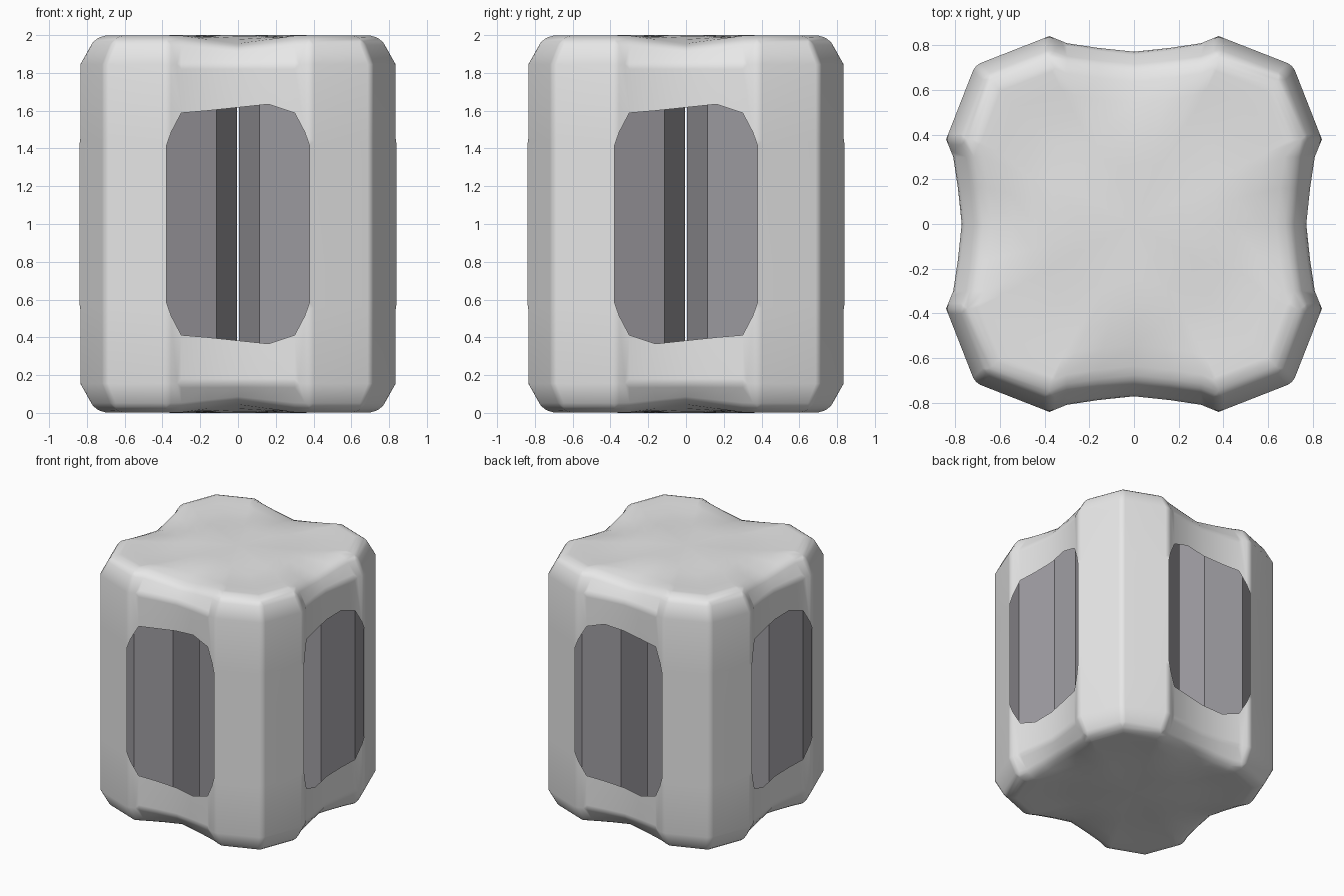
import bpy, bmesh, math
from mathutils import Matrix, Vector

cube = bpy.data.objects.get("Cube")
if cube:
    bpy.data.objects.remove(cube, do_unlink=True)


def material(name, rgb):
    m = bpy.data.materials.new(name)
    m.use_nodes = True
    m.diffuse_color = (*rgb, 1)
    m.node_tree.nodes["Principled BSDF"].inputs["Base Color"].default_value = (*rgb, 1)
    return m


def make_object(name, bm, mat):
    bmesh.ops.recalc_face_normals(bm, faces=bm.faces)
    mesh = bpy.data.meshes.new(name)
    bm.to_mesh(mesh)
    bm.free()
    mesh.materials.append(mat)
    ob = bpy.data.objects.new(name, mesh)
    bpy.context.collection.objects.link(ob)
    return ob


light_grey = material("light grey wrap", (0.8, 0.8, 0.8))
mid_grey = material("purple grey cell", (0.33, 0.32, 0.345))

# Four octagonal cells
CENTRE, RADIUS = 0.38, 0.375
for side_x, x_name in ((1, "left"), (-1, "right")):
    for side_y, y_name in ((-1, "front"), (1, "back")):
        bm = bmesh.new()
        bmesh.ops.create_cone(bm, cap_ends=True, segments=8, radius1=RADIUS,
                              radius2=RADIUS, depth=1.8)
        bmesh.ops.translate(bm, verts=bm.verts,
                            vec=(side_x * CENTRE, side_y * CENTRE, 1))
        make_object(f"{y_name}_{x_name}_cell", bm, mid_grey)

# Wrap: columns of one side as (offset, depth, window half height)
COLUMNS = [(-0.378, 0.84, 0.44), (-0.30, 0.808, 0.588), (-0.16, 0.787, 0.6),
           (0, 0.77, 0.617), (0.16, 0.787, 0.6), (0.30, 0.808, 0.588),
           (0.378, 0.84, 0.44)]
# Rounded rim as (inset, distance below the end)
RIM = [(0.135, 0), (0.07, 0.03), (0, 0.155)]
# Direction of the window's peak at top and bottom, side by side
PEAKS = [(1, 1), (1, -1), (-1, 1), (1, -1)]


def sag(x, y):
    """Depth of the end caps: notches at the rim, shallow dimples on the cells."""
    near, far = sorted((abs(x), abs(y)))
    notch = max(0, 1 - near / 0.32) * min(1, max(0, (far - 0.4) / 0.28))
    dimple = max(0, 1 - math.hypot(near - CENTRE, far - CENTRE) / 0.3)
    return 0.045 * notch + 0.018 * dimple


def column(bm, u, depth, low, high, turn, corner):
    """One vertical line of vertices from bottom rim to top rim."""
    def vert(inset, z):
        p = (u - inset * 0.7, -depth + inset * 0.7) if corner else (u, -depth + inset)
        return bm.verts.new(turn @ Vector((*p, z)))
    dip = sag(u, depth)
    ends = [(i, d + dip * w) for (i, d), w in zip(RIM, (1, 0.8, 0))]
    return ([vert(i, d) for i, d in ends] + [vert(0, low), vert(0, high)]
            + [vert(i, 2 - d) for i, d in reversed(ends)])


bm = bmesh.new()
lines, is_window = [], []
for k, (top_peak, low_peak) in enumerate(PEAKS):
    turn = Matrix.Rotation(k * math.pi / 2, 3, 'Z')
    for u, depth, half in COLUMNS:
        peak = 0.034 if abs(u) == 0.16 else 0
        high = 1 + half + peak * (u * top_peak > 0)
        low = 1 - half - peak * (u * low_peak > 0)
        lines.append(column(bm, u, depth, low, high, turn, False))
        is_window.append(u != COLUMNS[-1][0])
    lines.append(column(bm, 0.71, 0.71, 0.56, 1.44, turn, True))
    is_window.append(False)

# Side faces, leaving the windows open
WINDOW_ROW = len(RIM)
count = len(lines)
for i in range(count):
    a, b = lines[i], lines[(i + 1) % count]
    for r in range(len(a) - 1):
        if not (r == WINDOW_ROW and is_window[i]):
            bm.faces.new((a[r], b[r], b[r + 1], a[r + 1]))

# Dimpled top and bottom
for end, row in ((0, 0), (2, -1)):
    rim = [line[row] for line in lines]
    ring = rim
    inward = 1 - end
    for scale in (0.85, 0.7, 0.55, 0.4, 0.2):
        inner = []
        for v in rim:
            x, y = v.co.x * scale, v.co.y * scale
            inner.append(bm.verts.new((x, y, end + inward * sag(x, y))))
        for i in range(count):
            j = (i + 1) % count
            bm.faces.new((ring[i], ring[j], inner[j], inner[i]))
        ring = inner
    hub = bm.verts.new((0, 0, end))
    for i in range(count):
        bm.faces.new((ring[i], ring[(i + 1) % count], hub))

wrap = make_object("outer_wrap", bm, light_grey)
wrap.data.polygons.foreach_set("use_smooth", [True] * len(wrap.data.polygons))

# Softened creases
bevel = wrap.modifiers.new("soft_edges", 'BEVEL')
bevel.width = 0.025
bevel.segments = 2
bevel.limit_method = 'ANGLE'
bevel.angle_limit = math.radians(28)
wrap.modifiers.new("flat_panels", 'WEIGHTED_NORMAL')
